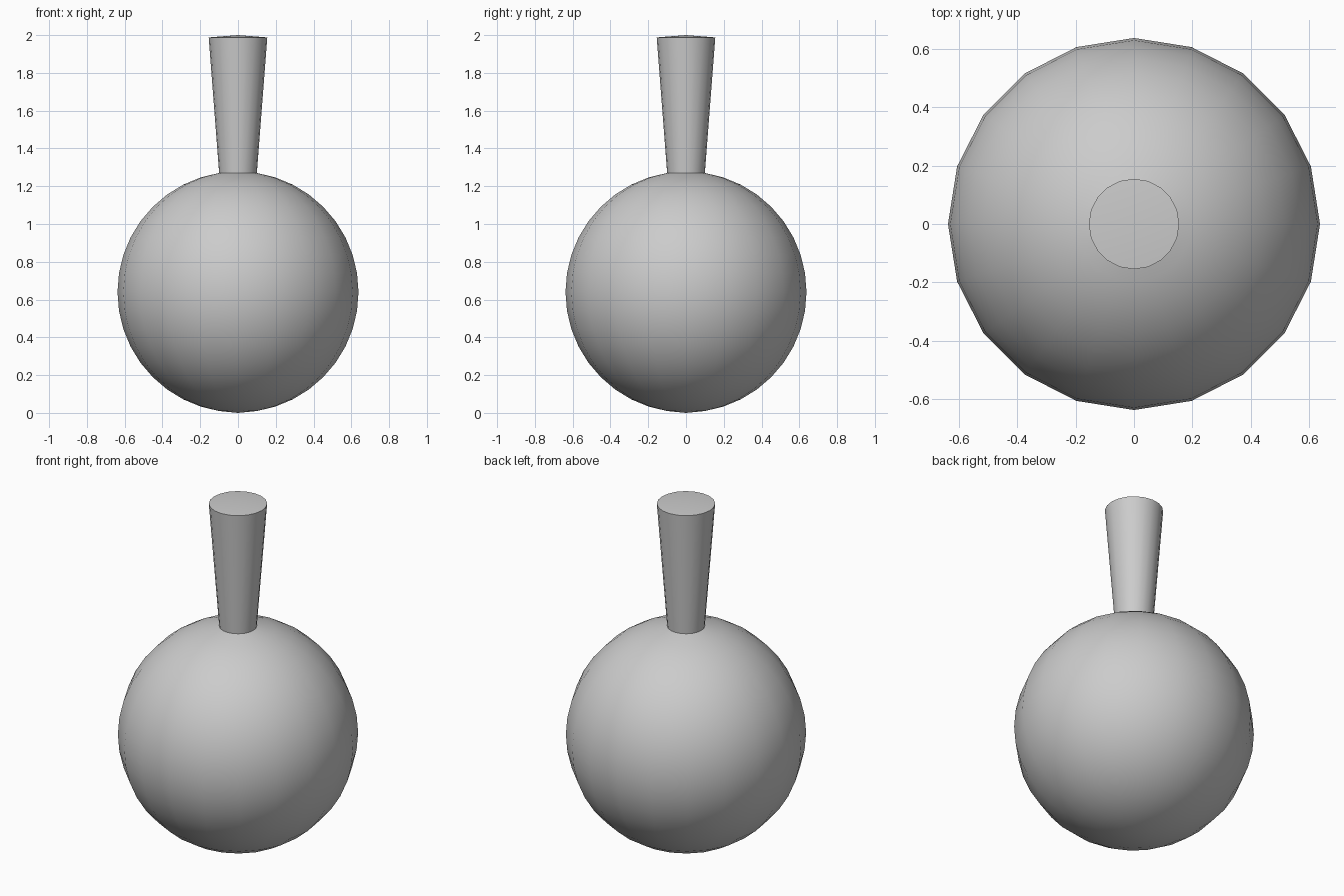
import bpy, bmesh, math

if "Cube" in bpy.data.objects:
    bpy.data.objects.remove(bpy.data.objects["Cube"])

SEG = 20
R = 0.638
CZ = 0.64

# Round bulb: sphere whose pole cap is extruded into the flared neck
bm = bmesh.new()
bmesh.ops.create_uvsphere(bm, u_segments=SEG, v_segments=SEG, radius=R)
for v in bm.verts:
    v.co.z += CZ

# Extrude the top cap
ring_z = CZ + R * math.cos(math.pi / SEG)
cap = [f for f in bm.faces if all(v.co.z > ring_z - 0.001 for v in f.verts)]
ext = bmesh.ops.extrude_face_region(bm, geom=cap)
bmesh.ops.delete(bm, geom=[f for f in cap if f.is_valid], context='FACES')
top = [g for g in ext["geom"] if isinstance(g, bmesh.types.BMVert)]

# Flare the cap and lift it so the tip reaches z = 2
flare = 0.155 / (R * math.sin(math.pi / SEG))
for v in top:
    v.co.x *= flare
    v.co.y *= flare
    v.co.z = 2.0 + (v.co.z - (CZ + R)) * flare

# Rest the bottom pole on the floor and clear loose leftovers
min(bm.verts, key=lambda v: v.co.z).co.z = 0
bmesh.ops.delete(bm, geom=[v for v in bm.verts if not v.link_faces], context='VERTS')
bmesh.ops.delete(bm, geom=[e for e in bm.edges if not e.link_faces], context='EDGES')
bmesh.ops.recalc_face_normals(bm, faces=bm.faces[:])

mesh = bpy.data.meshes.new("round_bulb_with_neck")
bm.to_mesh(mesh)
bm.free()
obj = bpy.data.objects.new("round_bulb_with_neck", mesh)
bpy.context.collection.objects.link(obj)

# Smooth shading with sharp rim and neck joint
bpy.context.view_layer.objects.active = obj
obj.select_set(True)
bpy.ops.object.shade_smooth_by_angle(angle=math.radians(30))
